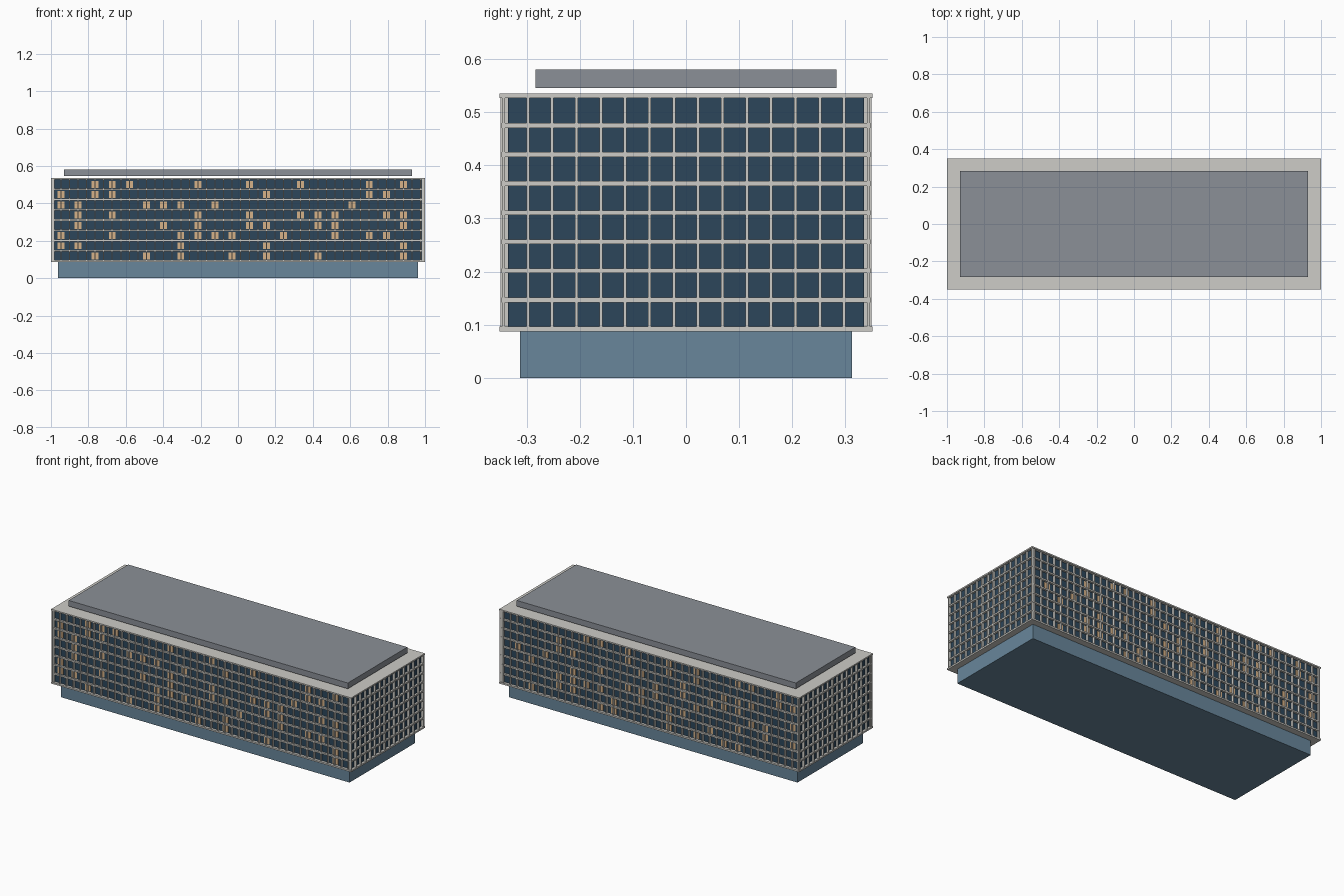
import bpy, bmesh, random

if "Cube" in bpy.data.objects:
    bpy.data.objects.remove(bpy.data.objects["Cube"])

random.seed(4)


def material(name, rgb):
    """Flat material from 0-255 sRGB values."""
    m = bpy.data.materials.new(name)
    lin = [((c / 255 + 0.055) / 1.055) ** 2.4 for c in rgb]
    m.diffuse_color = (*lin, 1)
    m.use_nodes = True
    m.node_tree.nodes["Principled BSDF"].inputs["Base Color"].default_value = m.diffuse_color
    return m


CONCRETE = material("pale concrete", (205, 204, 199))
GLASS = material("dark blue glass", (44, 70, 91))
LIT = material("warm lit window", (214, 178, 136))
LOBBY = material("lobby blue glass", (104, 134, 155))
ROOF = material("roof grey", (139, 144, 151))


def boxes(name, mat, items):
    """One object from boxes given as (x0, x1, y0, y1, z0, z1)."""
    bm = bmesh.new()
    for x0, x1, y0, y1, z0, z1 in items:
        vs = bmesh.ops.create_cube(bm, size=1)["verts"]
        for v in vs:
            v.co.x = x1 if v.co.x > 0 else x0
            v.co.y = y1 if v.co.y > 0 else y0
            v.co.z = z1 if v.co.z > 0 else z0
    me = bpy.data.meshes.new(name)
    bm.to_mesh(me)
    bm.free()
    me.materials.append(mat)
    ob = bpy.data.objects.new(name, me)
    bpy.context.collection.objects.link(ob)
    return ob


def block(hx, hy, z0, z1):
    return (-hx, hx, -hy, hy, z0, z1)


GX, GY = 0.985, 0.335          # glass core half sizes
PITCH, FLOOR = 0.0458, 0.0547  # mullion spacing, storey height
Z0 = 0.092                     # centre of lowest floor slab
X0, Y0 = -0.993, -0.3435       # first mullion positions
MW = 0.0027                    # mullion half width

# Main masses
boxes("lobby_base", LOBBY, [block(0.962, 0.312, 0, 0.088)])
boxes("glass_core", GLASS, [block(GX, GY, 0.09, 0.53)])
boxes("roof_plant", ROOF, [block(0.93, 0.283, 0.545, 0.58)])

# Floor slabs, with wider ones at top and bottom
boxes("end_slabs", CONCRETE, [block(1.0, 0.351, 0.087, 0.0965),
                              block(1.0, 0.351, 0.527, 0.535)])
boxes("floor_slabs", CONCRETE,
      [block(0.997, 0.347, Z0 + i * FLOOR - 0.0045, Z0 + i * FLOOR + 0.0045)
       for i in range(1, 8)])

# Vertical mullions on the long and short sides
long_bars, short_bars = [], []
for i in range(44):
    x = X0 + i * PITCH
    for s in (-1, 1):
        ya, yb = sorted((s * (GY - 0.003), s * 0.349))
        long_bars.append((x - MW, x + MW, ya, yb, 0.09, 0.531))
for i in range(16):
    y = Y0 + i * PITCH
    for s in (-1, 1):
        xa, xb = sorted((s * (GX - 0.003), s * 0.999))
        short_bars.append((xa, xb, y - MW, y + MW, 0.09, 0.531))
boxes("long_side_mullions", CONCRETE, long_bars)
boxes("short_side_mullions", CONCRETE, short_bars)

# Lit windows: front columns per floor from the top down; back is scattered
front = [(2, 3, 4, 8, 11, 14, 18, 20), (0, 2, 3, 12, 18, 19),
         (0, 1, 5, 6, 7, 9, 17), (1, 3, 8, 11, 14, 15, 16, 19, 20),
         (1, 6, 8, 11, 12, 15, 16, 20), (0, 3, 7, 8, 9, 10, 13, 16, 18, 19),
         (0, 1, 7, 12, 20), (2, 5, 7, 10, 12, 15, 20)]
back = [random.sample(range(21), len(row)) for row in front]
for name, rows, s in (("front_lit_windows", front, -1),
                      ("back_lit_windows", back, 1)):
    panes = []
    for r, cols in enumerate(rows):
        zc = Z0 + (7.5 - r) * FLOOR - 0.001
        for c in cols:
            xc = X0 + PITCH * (1 + 2 * c)
            ya, yb = sorted((s * (GY - 0.002), s * (GY + 0.003)))
            panes.append((xc - 0.0185, xc + 0.0185, ya, yb,
                          zc - 0.0185, zc + 0.0185))
    boxes(name, LIT, panes)
